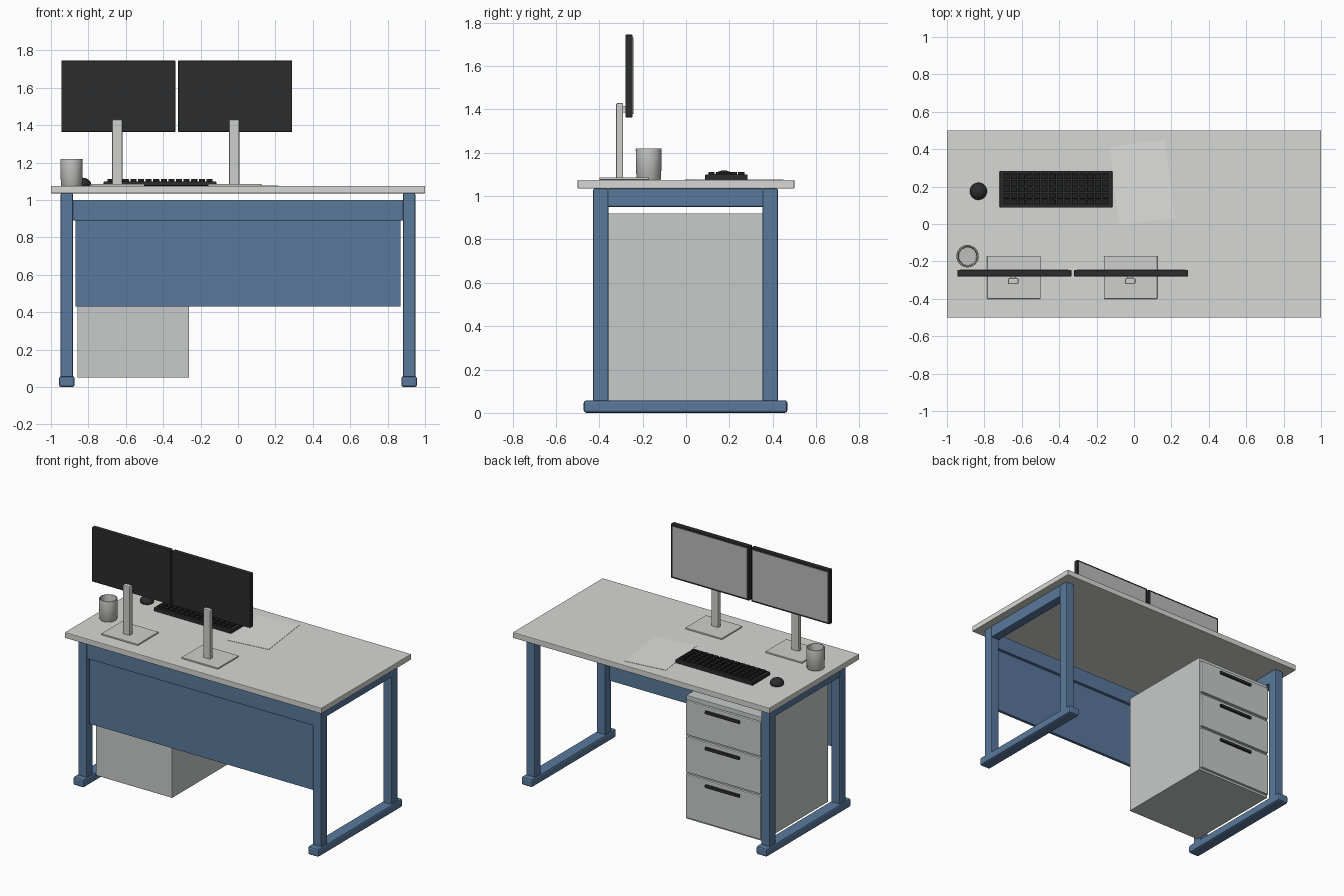
import bpy, bmesh, math
from mathutils import Matrix, Vector

if "Cube" in bpy.data.objects:
    bpy.data.objects.remove(bpy.data.objects["Cube"], do_unlink=True)


def material(name, r, g, b):
    m = bpy.data.materials.new(name)
    m.use_nodes = True
    m.diffuse_color = (r, g, b, 1)
    node = m.node_tree.nodes["Principled BSDF"]
    node.inputs["Base Color"].default_value = (r, g, b, 1)
    node.inputs["Roughness"].default_value = 0.6
    return m


WHITE = material("desk white", 0.68, 0.68, 0.66)
BLUE = material("steel blue", 0.10, 0.19, 0.33)
GREY = material("cabinet grey", 0.58, 0.59, 0.59)
METAL = material("stand silver", 0.62, 0.62, 0.61)
DARK = material("charcoal plastic", 0.025, 0.025, 0.027)
KEY = material("key black", 0.015, 0.015, 0.016)
SCREEN = material("screen grey", 0.50, 0.50, 0.50)
PAPER = material("paper white", 0.74, 0.74, 0.73)
CERAMIC = material("mug grey", 0.52, 0.52, 0.51)


def finish(name, bm, mat, bevel=0, smooth=False):
    mesh = bpy.data.meshes.new(name)
    bm.to_mesh(mesh)
    bm.free()
    mesh.materials.append(mat)
    ob = bpy.data.objects.new(name, mesh)
    bpy.context.collection.objects.link(ob)
    if bevel:
        mod = ob.modifiers.new("rounded edges", "BEVEL")
        mod.width = bevel
        mod.segments = 2
    if smooth:
        bpy.ops.object.select_all(action="DESELECT")
        ob.select_set(True)
        bpy.context.view_layer.objects.active = ob
        bpy.ops.object.shade_smooth_by_angle(angle=math.radians(40))
    return ob


def add_box(bm, x, y, z):
    """Add a box given its (low, high) range on each axis."""
    size = [r[1] - r[0] for r in (x, y, z)]
    centre = Vector([(r[0] + r[1]) / 2 for r in (x, y, z)])
    bmesh.ops.create_cube(bm, size=1, matrix=Matrix.Translation(centre) @ Matrix.Diagonal((*size, 1)))


def box(name, x, y, z, mat, bevel=0):
    bm = bmesh.new()
    add_box(bm, x, y, z)
    return finish(name, bm, mat, bevel)


def lathe(name, profile, x, y, mat, steps=32):
    """Spin a (radius, height) profile about a vertical axis."""
    bm = bmesh.new()
    verts = [bm.verts.new((r, 0, z)) for r, z in profile]
    edges = [bm.edges.new(pair) for pair in zip(verts, verts[1:])]
    bmesh.ops.spin(bm, geom=verts + edges, cent=(0, 0, 0), axis=(0, 0, 1),
                   angle=math.tau, steps=steps)
    bmesh.ops.remove_doubles(bm, verts=bm.verts, dist=0.0002)
    bmesh.ops.recalc_face_normals(bm, faces=bm.faces)
    ob = finish(name, bm, mat, smooth=True)
    ob.location = (x, y, 0)


TOP = 1.075

# Desktop
box("desktop", (-1, 1), (-0.5, 0.5), (1.035, TOP), WHITE, 0.004)

# Side frames: two posts, a top rail and a foot on each side
for side, s in (("right", -1), ("left", 1)):
    span = sorted((s * 0.882, s * 0.948))
    box(side + "_front_leg", span, (-0.428, -0.358), (0.05, 1.035), BLUE, 0.006)
    box(side + "_back_leg", span, (0.354, 0.424), (0.05, 1.035), BLUE, 0.006)
    box(side + "_top_rail", span, (-0.362, 0.358), (0.95, 1.035), BLUE, 0.006)
    box(side + "_foot", sorted((s * 0.873, s * 0.957)), (-0.472, 0.468), (0, 0.058), BLUE, 0.012)

# Cross rail and modesty panel
box("front_cross_rail", (-0.885, 0.885), (-0.422, -0.367), (0.89, 1.0), BLUE, 0.005)
box("modesty_panel", (-0.87, 0.87), (-0.41, -0.388), (0.43, 0.892), BLUE, 0.002)

# Drawer cabinet
box("cabinet_body", (-0.858, -0.262), (-0.358, 0.37), (0.05, 0.92), GREY, 0.003)
for i, (low, high) in enumerate(((0.065, 0.37), (0.385, 0.635), (0.65, 0.89)), 1):
    box(f"drawer_front_{i}", (-0.852, -0.268), (0.366, 0.388), (low, high), GREY, 0.006)
    box(f"drawer_handle_{i}", (-0.695, -0.425), (0.386, 0.403),
        (high - 0.048, high - 0.026), DARK, 0.006)

# Two monitors with screens facing the seat
for side, x in (("right", -0.64), ("left", -0.015)):
    box(side + "_monitor", (x - 0.305, x + 0.305), (-0.28, -0.246), (1.364, 1.745), DARK, 0.003)
    box(side + "_screen", (x - 0.291, x + 0.291), (-0.248, -0.243), (1.378, 1.731), SCREEN)
    box(side + "_stand_post", (x - 0.033, x + 0.022), (-0.322, -0.29), (TOP, 1.43), METAL, 0.006)
    box(side + "_stand_mount", (x - 0.02, x + 0.01), (-0.292, -0.279), (1.385, 1.415), METAL)
    box(side + "_stand_base", (x - 0.145, x + 0.14), (-0.4, -0.17), (TOP, 1.086), METAL, 0.003)

# Keyboard with a grid of keys
box("keyboard_base", (-0.718, -0.116), (0.088, 0.284), (TOP, 1.1), DARK, 0.004)
keys = bmesh.new()
columns, rows = 14, 5
pitch_x, pitch_y = 0.57 / columns, 0.172 / rows
for c in range(columns):
    for r in range(rows):
        kx, ky = -0.702 + c * pitch_x, 0.1 + r * pitch_y
        add_box(keys, (kx + 0.004, kx + pitch_x - 0.004),
                (ky + 0.003, ky + pitch_y - 0.003), (1.098, 1.112))
finish("keyboard_keys", keys, KEY, 0.002)

# Mouse: a low rounded dome
dome = [(0.046 * math.cos(a), 1.085 + 0.034 * math.sin(a))
        for a in (math.pi / 2 * i / 8 for i in range(9))]
lathe("mouse", [(0, TOP), (0.042, TOP)] + dome, -0.832, 0.175, DARK)

# Hollow mug
lathe("mug", [(0, TOP), (0.054, TOP), (0.057, 1.08), (0.06, 1.215), (0.058, 1.22),
              (0.052, 1.22), (0.05, 1.214), (0.047, 1.09), (0, 1.088)],
      -0.89, -0.172, CERAMIC)

# Sheet of paper, turned slightly
sheet = box("paper_sheet", (-0.15, 0.15), (-0.21, 0.21), (0, 0.002), PAPER)
sheet.rotation_euler.z = math.radians(7)
sheet.location = (0.043, 0.222, TOP)
